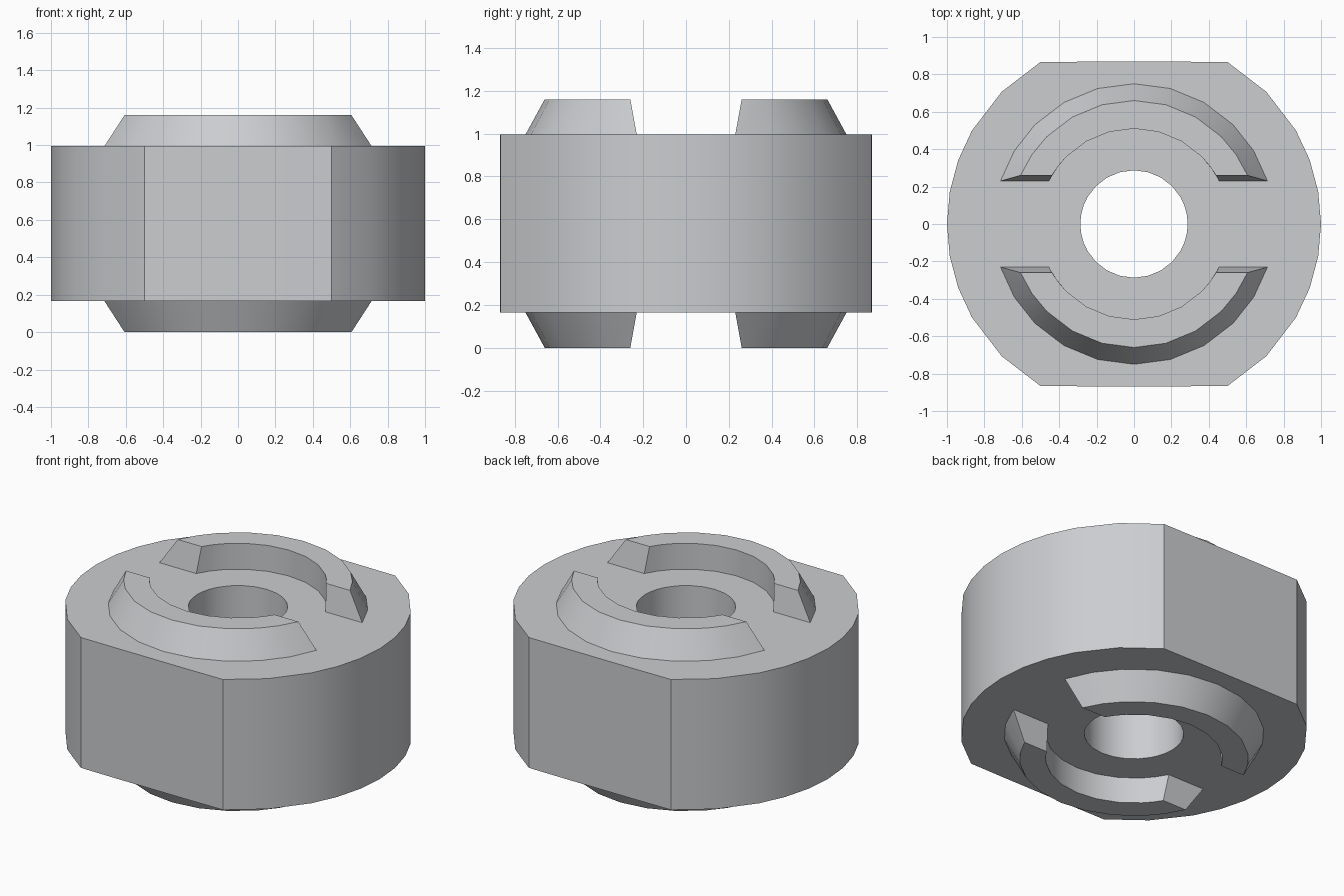
import bpy, bmesh, math
from mathutils import Matrix

if "Cube" in bpy.data.objects:
    bpy.data.objects.remove(bpy.data.objects["Cube"])

steel = bpy.data.materials.new("light grey steel")
steel.diffuse_color = (0.6, 0.61, 0.63, 1)
steel.use_nodes = True
steel.node_tree.nodes["Principled BSDF"].inputs["Base Color"].default_value = steel.diffuse_color

BOTTOM, TOP, HEIGHT = 0.165, 0.995, 1.16
RADIUS, FLAT, BORE = 1.0, 0.868, 0.287


def finish(name, bm):
    bmesh.ops.recalc_face_normals(bm, faces=bm.faces)
    mesh = bpy.data.meshes.new(name)
    bm.to_mesh(mesh)
    bm.free()
    mesh.materials.append(steel)
    obj = bpy.data.objects.new(name, mesh)
    bpy.context.collection.objects.link(obj)
    bpy.ops.object.select_all(action='DESELECT')
    obj.select_set(True)
    bpy.context.view_layer.objects.active = obj
    bpy.ops.object.shade_smooth_by_angle(angle=math.radians(30))
    return obj


def ring(bm, angles, radius_at, z):
    return [bm.verts.new((radius_at(a) * math.cos(a), radius_at(a) * math.sin(a), z))
            for a in angles]


# Round body with a flat at the front and back and a bore through the middle
quarter = [0, 10, 20, 30, 45, 60, 75]
half = quarter + [90] + [180 - a for a in reversed(quarter[1:])]
angles = [math.radians(a + turn) for turn in (0, 180) for a in half]


def outer(a):
    return min(RADIUS, FLAT / max(abs(math.sin(a)), 1e-6))


bm = bmesh.new()
loops = [ring(bm, angles, outer, BOTTOM), ring(bm, angles, outer, TOP),
         ring(bm, angles, lambda a: BORE, TOP), ring(bm, angles, lambda a: BORE, BOTTOM)]
n = len(angles)
for k in range(4):
    p, q = loops[k], loops[(k + 1) % 4]
    for i in range(n):
        j = (i + 1) % n
        bm.faces.new((p[i], p[j], q[j], q[i]))
finish("body", bm)


# Curved jaw: sloped outer wall, upright inner wall, slanted ends
def jaw(name, turn):
    bm = bmesh.new()
    rows = []
    for r, z, y in ((0.75, TOP, 0.23), (0.66, HEIGHT, 0.26),
                    (0.51, HEIGHT, 0.26), (0.51, TOP, 0.23)):
        start = math.asin(y / r)
        first = [start, (start + math.pi / 4) / 2] + [math.radians(a) for a in (45, 60, 75)]
        arc = first + [math.pi / 2] + [math.pi - a for a in reversed(first)]
        rows.append(ring(bm, arc, lambda a: r, z))
    for p, q in zip(rows, rows[1:]):
        for i in range(len(p) - 1):
            bm.faces.new((p[i], p[i + 1], q[i + 1], q[i]))
    for end in (0, -1):
        bm.faces.new([row[end] for row in rows])
    centre = Matrix.Translation((0, 0, HEIGHT / 2))
    bm.transform(centre @ turn @ centre.inverted())
    finish(name, bm)


half_z = Matrix.Rotation(math.pi, 4, 'Z')
half_x = Matrix.Rotation(math.pi, 4, 'X')
jaw("top_back_jaw", Matrix.Identity(4))
jaw("top_front_jaw", half_z)
jaw("bottom_front_jaw", half_x)
jaw("bottom_back_jaw", half_x @ half_z)
